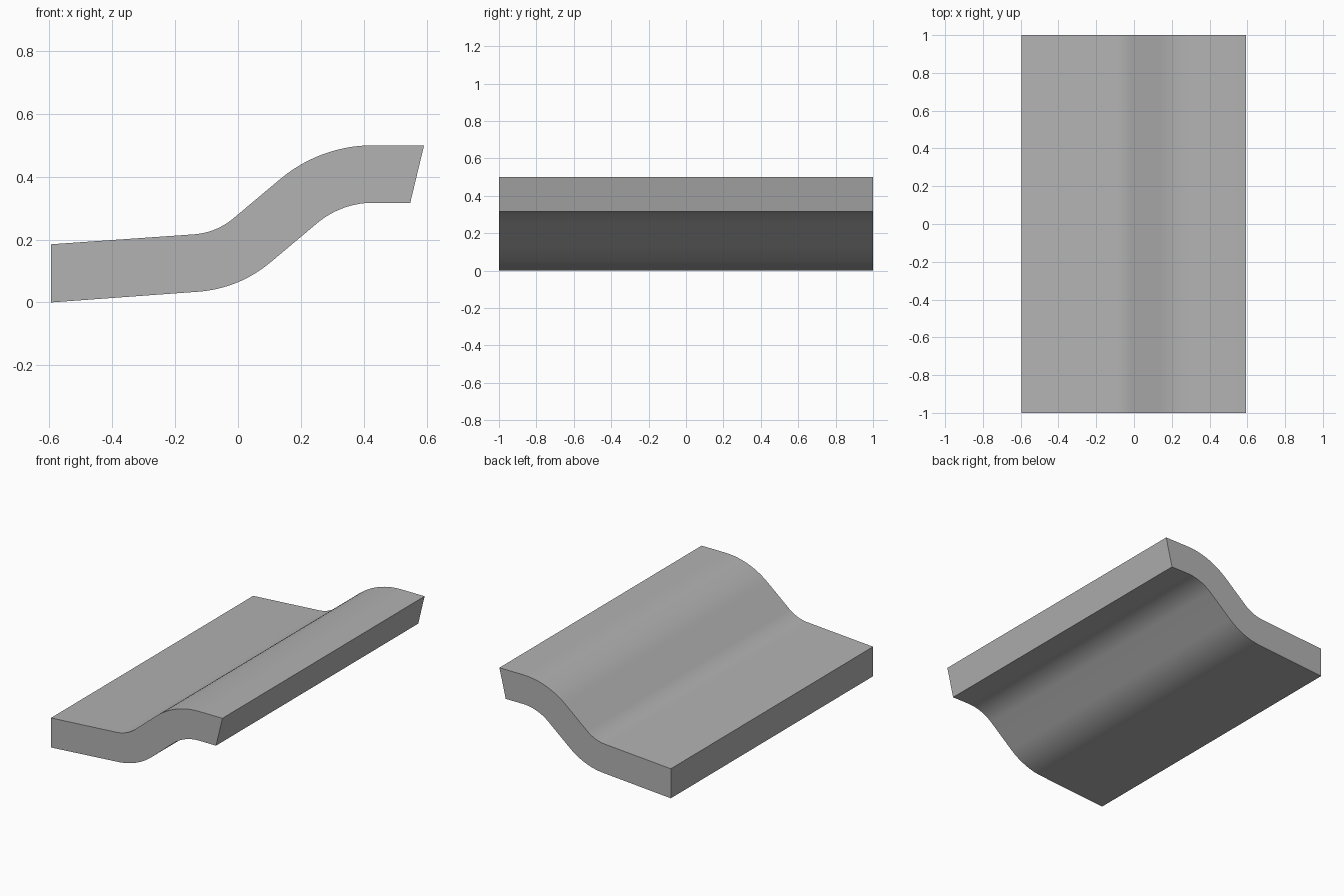
import bpy, bmesh, math

if "Cube" in bpy.data.objects:
    bpy.data.objects.remove(bpy.data.objects["Cube"])

THICK = 0.183                       # slab thickness
LOW, STEEP = math.radians(4), math.radians(40)   # slopes of lower run and ramp
STEPS = 14


def arc(cx, cz, r, a0, a1):
    """Points on a circle, angles measured from +x."""
    return [(cx + r * math.cos(a0 + (a1 - a0) * i / STEPS),
             cz + r * math.sin(a0 + (a1 - a0) * i / STEPS)) for i in range(STEPS + 1)]


# Bend centres shared by the top and bottom surfaces
valley = (-0.156, 0.436, 0.22)
crest = (0.43, 0.04, 0.46)
down = -math.pi / 2
up = math.pi / 2

# Closed S-shaped profile in x and z
top = [(-0.595, 0.185)]
top += arc(*valley, down + LOW, down + STEEP)
top += arc(*crest, up + STEEP, up)
top += [(0.592, 0.50)]
bottom = [(-0.595, 0.0)]
bottom += arc(valley[0], valley[1], valley[2] + THICK, down + LOW, down + STEEP)
bottom += arc(crest[0], crest[1], crest[2] - THICK, up + STEEP, up)
bottom += [(0.548, 0.317)]
profile = bottom + top[::-1]

# Extrude the profile along y
bm = bmesh.new()
face = bm.faces.new([bm.verts.new((x, -1, z)) for x, z in profile])
ext = bmesh.ops.extrude_face_region(bm, geom=[face], use_keep_orig=True)
for v in ext["geom"]:
    if isinstance(v, bmesh.types.BMVert):
        v.co.y = 1
bmesh.ops.recalc_face_normals(bm, faces=bm.faces)
mesh = bpy.data.meshes.new("curved_slab")
bm.to_mesh(mesh)
bm.free()

slab = bpy.data.objects.new("curved_slab", mesh)
bpy.context.collection.objects.link(slab)

# Plain grey finish
grey = bpy.data.materials.new("plain_grey")
grey.diffuse_color = (0.45, 0.45, 0.45, 1)
grey.use_nodes = True
grey.node_tree.nodes["Principled BSDF"].inputs["Base Color"].default_value = grey.diffuse_color
mesh.materials.append(grey)

bpy.context.view_layer.objects.active = slab
slab.select_set(True)
bpy.ops.object.shade_smooth_by_angle(angle=math.radians(30))
